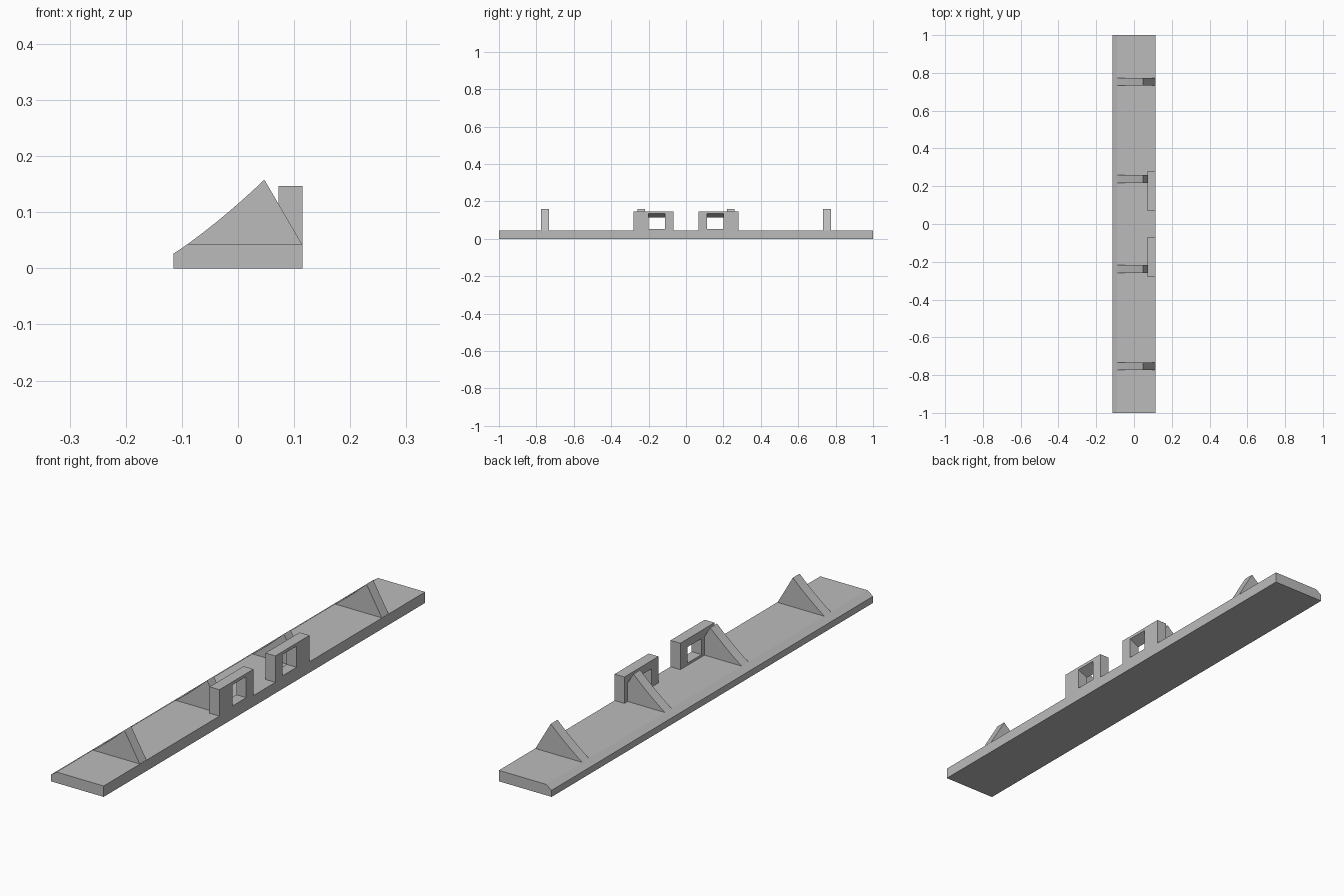
import bpy
import bmesh

cube = bpy.data.objects.get("Cube")
if cube:
    bpy.data.objects.remove(cube, do_unlink=True)

grey = bpy.data.materials.new("plain grey")
grey.use_nodes = True
colour = (0.5, 0.5, 0.5, 1)
grey.diffuse_color = colour
grey.node_tree.nodes["Principled BSDF"].inputs["Base Color"].default_value = colour


def finish(name, bm):
    bmesh.ops.recalc_face_normals(bm, faces=bm.faces)
    mesh = bpy.data.meshes.new(name)
    bm.to_mesh(mesh)
    bm.free()
    mesh.materials.append(grey)
    obj = bpy.data.objects.new(name, mesh)
    bpy.context.collection.objects.link(obj)
    return obj


def extrude_profile(name, profile, y0, y1):
    """Sweep an x-z outline from y0 to y1."""
    bm = bmesh.new()
    face = bm.faces.new([bm.verts.new((x, y0, z)) for x, z in profile])
    new = bmesh.ops.extrude_face_region(bm, geom=[face])["geom"]
    bmesh.ops.translate(bm, vec=(0, y1 - y0, 0),
                        verts=[v for v in new if isinstance(v, bmesh.types.BMVert)])
    return finish(name, bm)


def window_tab(name, side):
    """Upright plate with a through window whose ceiling slopes."""
    bm = bmesh.new()

    def ring(x, y0, y1, z0, z1):
        corners = ((y0, z0), (y1, z0), (y1, z1), (y0, z1))
        return [bm.verts.new((x, side * y, z)) for y, z in corners]

    inner_x, outer_x = 0.072, 0.115
    rings = [
        ring(inner_x, 0.068, 0.28, BASE_TOP, 0.147),
        ring(inner_x, 0.113, 0.2, 0.052, 0.115),
        ring(outer_x, 0.113, 0.2, 0.052, 0.135),
        ring(outer_x, 0.068, 0.28, BASE_TOP, 0.147),
    ]
    for i in range(4):
        a, b = rings[i], rings[(i + 1) % 4]
        for j in range(4):
            k = (j + 1) % 4
            bm.faces.new((a[j], a[k], b[k], b[j]))
    return finish(name, bm)


BASE_TOP = 0.043

# Long base strip with a chamfered edge
base_outline = [(-0.115, 0), (0.115, 0), (0.115, BASE_TOP),
                (-0.09, BASE_TOP), (-0.115, 0.026)]
extrude_profile("base_strip", base_outline, -1, 1)

# Bracing ribs with a gently hollow long slope
start, peak = (-0.09, BASE_TOP), (0.047, 0.158)
steps = 8
slope = []
for i in range(steps + 1):
    t = i / steps
    sag = 0.016 * t * (1 - t)
    slope.append((start[0] + t * (peak[0] - start[0]),
                  start[1] + t * (peak[1] - start[1]) - sag))
rib_outline = slope + [(0.114, BASE_TOP)]

for side, label in ((-1, "front"), (1, "back")):
    for centre, place in ((0.239, "inner"), (0.753, "outer")):
        y = side * centre
        extrude_profile(f"{label}_{place}_rib", rib_outline, y - 0.021, y + 0.021)
    window_tab(f"{label}_window_tab", side)
